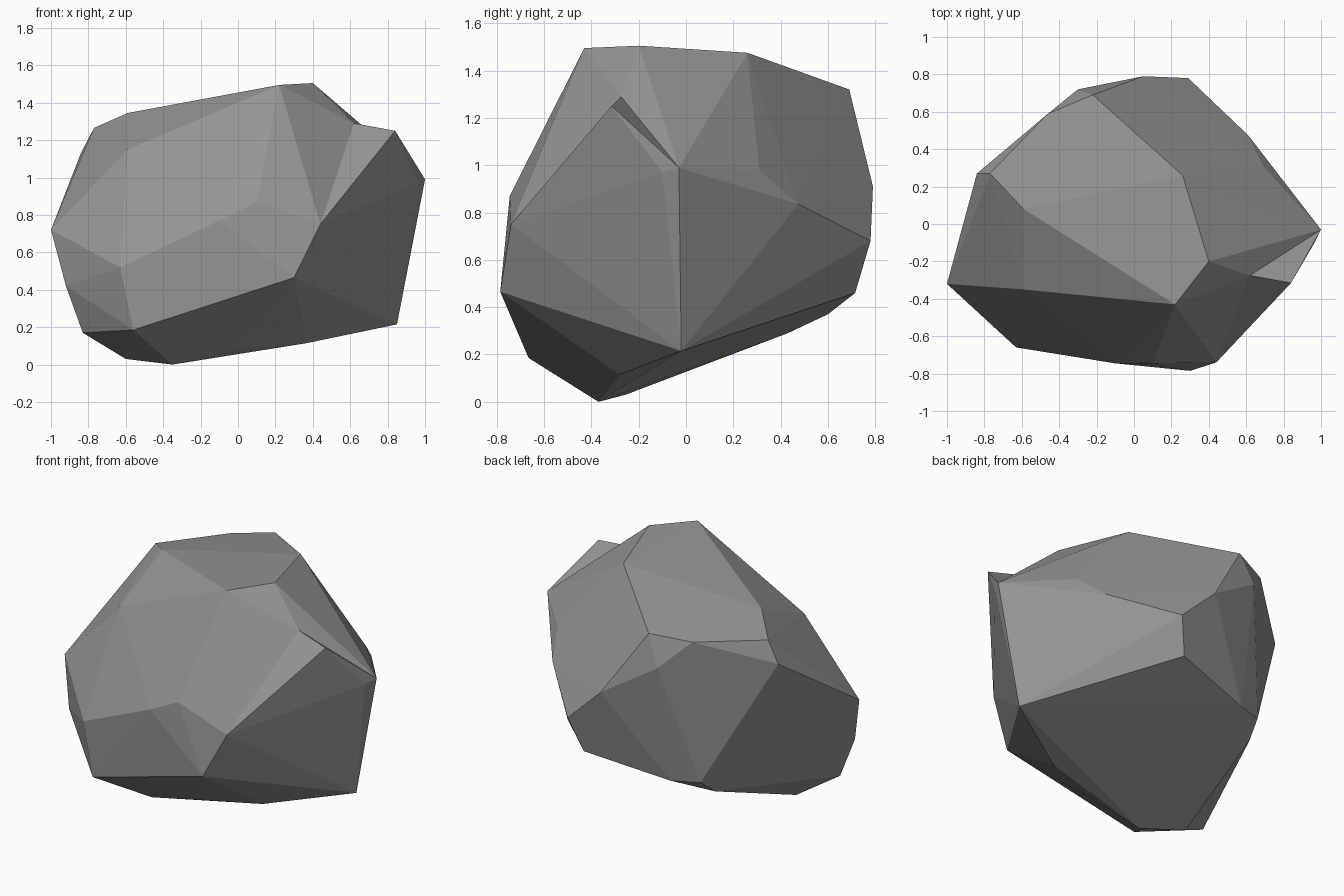
import bpy
import bmesh
from math import radians

default_cube = bpy.data.objects.get("Cube")
if default_cube:
    bpy.data.objects.remove(default_cube, do_unlink=True)


def make_material(name, colour):
    material = bpy.data.materials.new(name)
    material.use_nodes = True
    material.diffuse_color = colour
    shader = material.node_tree.nodes["Principled BSDF"]
    shader.inputs["Base Color"].default_value = colour
    shader.inputs["Roughness"].default_value = 0.9
    return material


def make_chunk(name, corners, material):
    """Wrap a set of corner points in a convex, flat-faced chunk of stone."""
    bm = bmesh.new()
    for corner in corners:
        bm.verts.new(corner)
    hull = bmesh.ops.convex_hull(bm, input=bm.verts[:])
    spare = {v for v in hull["geom_interior"] + hull["geom_unused"]
             if isinstance(v, bmesh.types.BMVert)}
    bmesh.ops.delete(bm, geom=list(spare), context="VERTS")
    bmesh.ops.dissolve_limit(bm, angle_limit=radians(1), verts=bm.verts[:], edges=bm.edges[:])
    bmesh.ops.recalc_face_normals(bm, faces=bm.faces[:])
    mesh = bpy.data.meshes.new(name)
    bm.to_mesh(mesh)
    bm.free()
    mesh.materials.append(material)
    chunk = bpy.data.objects.new(name, mesh)
    bpy.context.collection.objects.link(chunk)
    return chunk


stone_grey = make_material("stone_grey", (0.3, 0.3, 0.3, 1.0))

# Corners shared by the main boulder and its raised shoulder
brow = (0.44, -0.74, 0.75)
chin = (0.3, -0.785, 0.465)
heel = (0.37, -0.28, 0.115)
foot = (0.85, -0.02, 0.215)
tip = (1.0, -0.03, 0.99)
notch = (0.62, -0.275, 1.29)

# Corners around the sloping top
crown = [
    (0.4, -0.2, 1.505), (0.22, -0.43, 1.495), (0.26, 0.26, 1.475),
    (-0.22, 0.69, 1.32), (-0.46, 0.59, 1.29), (-0.77, 0.27, 1.265),
    (-0.59, 0.08, 1.345),
]

# Corners around the widest part
front_girdle = [
    (-1.0, -0.32, 0.72), (-0.63, -0.66, 0.52), (-0.1, -0.745, 0.77),
    (0.1, -0.745, 0.87), (-0.59, -0.35, 1.15), (-0.92, -0.39, 0.42),
]
back_girdle = [
    (0.69, 0.31, 0.98), (0.61, 0.475, 0.835), (0.29, 0.78, 0.68),
    (0.05, 0.79, 0.91), (-0.3, 0.72, 1.13), (-0.84, 0.27, 1.13),
    (0.22, 0.715, 0.46),
]

# Corners around the slanted underside
underside = [
    (-0.56, -0.665, 0.185), (-0.35, -0.37, 0.0), (-0.83, -0.37, 0.17),
    (-0.6, -0.255, 0.03), (-0.02, -0.39, 0.08), (0.66, -0.1, 0.185),
    (-0.31, 0.6, 0.37), (-0.48, 0.54, 0.38), (-0.51, 0.43, 0.29),
]

shared = [brow, chin, heel, foot, tip, notch]
boulder = make_chunk("boulder", crown + front_girdle + back_girdle + underside + shared, stone_grey)

# Raised shoulder beside the notch
shoulder_peak = (0.84, -0.315, 1.25)
shoulder_lip = (0.965, -0.1, 0.97)
shoulder = make_chunk("shoulder", shared + [shoulder_peak, shoulder_lip], stone_grey)

# Fuse the shoulder into the boulder
union = boulder.modifiers.new("fuse_shoulder", "BOOLEAN")
union.operation = "UNION"
union.solver = "EXACT"
union.object = shoulder
bpy.context.view_layer.objects.active = boulder
boulder.select_set(True)
bpy.ops.object.modifier_apply(modifier=union.name)
bpy.data.objects.remove(shoulder, do_unlink=True)
bpy.ops.object.shade_flat()
